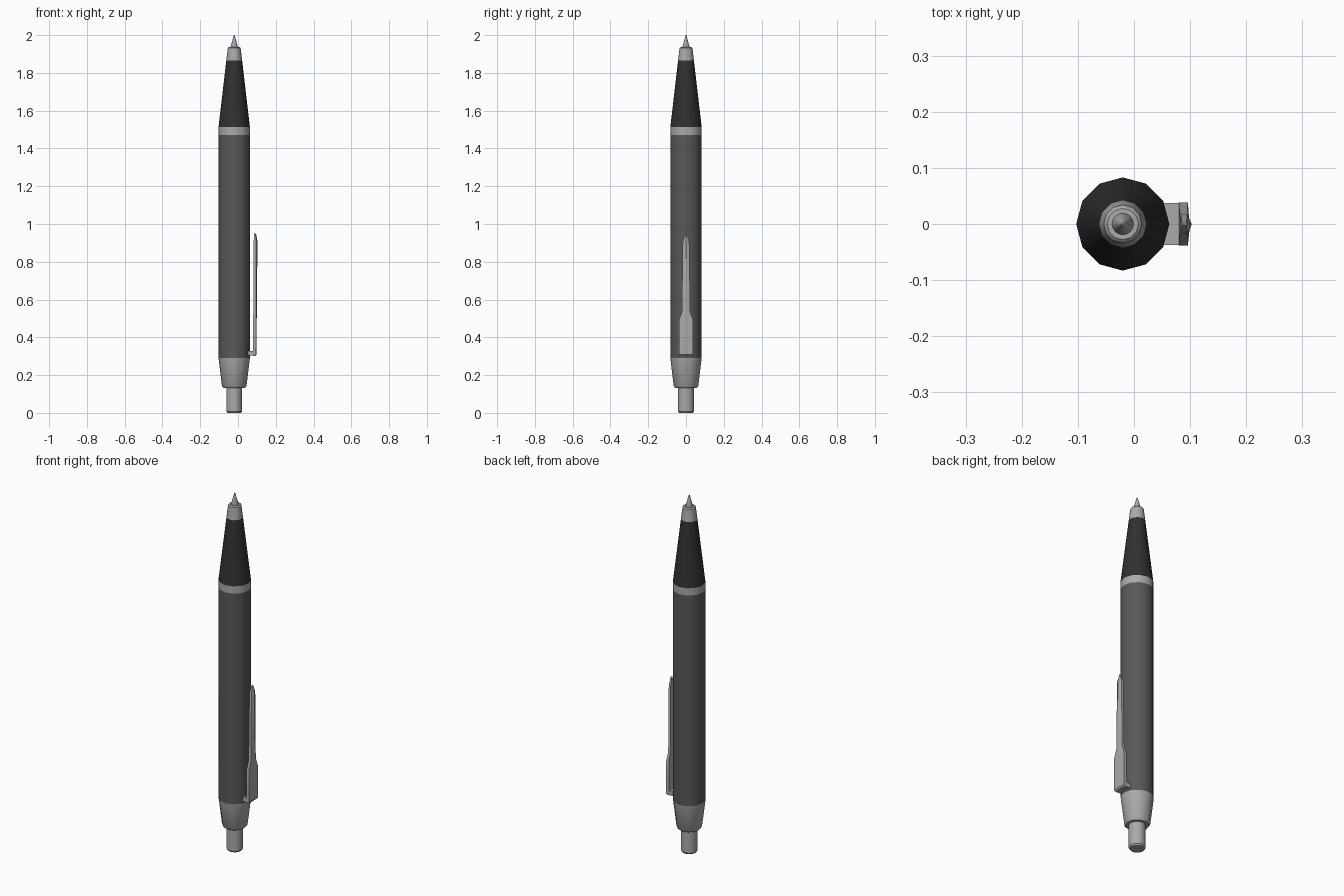
import bpy, bmesh, math

if "Cube" in bpy.data.objects:
    bpy.data.objects.remove(bpy.data.objects["Cube"])

AXIS_X = -0.02  # barrel axis is offset so that pen plus clip is centred


def material(name, v):
    m = bpy.data.materials.new(name)
    m.diffuse_color = (v, v, v, 1)
    m.use_nodes = True
    m.node_tree.nodes["Principled BSDF"].inputs["Base Color"].default_value = m.diffuse_color
    return m


def finish(name, bm, mat, angle=35):
    bmesh.ops.recalc_face_normals(bm, faces=bm.faces)
    me = bpy.data.meshes.new(name)
    bm.to_mesh(me)
    bm.free()
    ob = bpy.data.objects.new(name, me)
    bpy.context.collection.objects.link(ob)
    if mat:
        me.materials.append(mat)
    bpy.ops.object.select_all(action='DESELECT')
    ob.select_set(True)
    bpy.context.view_layer.objects.active = ob
    bpy.ops.object.shade_smooth_by_angle(angle=math.radians(angle))
    return ob


def loft(bm, rings):
    # bridges matching vertex loops and caps both ends
    loops = [[bm.verts.new(p) for p in r] for r in rings]
    n = len(loops[0])
    for a, b in zip(loops, loops[1:]):
        for i in range(n):
            j = (i + 1) % n
            bm.faces.new((a[i], a[j], b[j], b[i]))
    bm.faces.new(loops[0])
    bm.faces.new(loops[-1])


def turned(name, profile, mat=None, sides=12):
    bm = bmesh.new()
    loft(bm, [[(AXIS_X + r * math.cos(math.tau * i / sides),
                r * math.sin(math.tau * i / sides), z) for i in range(sides)]
              for r, z in profile])
    return finish(name, bm, mat)


dark = material("dark_barrel", 0.1)
black = material("black_grip", 0.03)
metal = material("metal", 0.4)

# Turned parts from button to writing point
turned("push_button", [(0.036, 0), (0.042, 0.008), (0.042, 0.15)], metal, 24)
turned("end_cap", [(0.058, 0.133), (0.065, 0.142), (0.083, 0.29)], metal)
turned("barrel", [(0.083, 0.29), (0.083, 1.472)], dark)
turned("ring", [(0.083, 1.472), (0.083, 1.513)], metal)
turned("grip", [(0.083, 1.513), (0.042, 1.865)], black)
turned("nose", [(0.042, 1.865), (0.034, 1.932), (0.028, 1.938)], metal)
turned("writing_point", [(0.019, 1.93), (0.019, 1.938), (0.002, 2.0)], metal, 24)

# Clip: ridged sections of (z, half width, inner x, edge x, ridge x)
sections = [(0.300, 0.035, 0.079, 0.090, 0.092), (0.308, 0.038, 0.079, 0.096, 0.098),
            (0.490, 0.038, 0.080, 0.096, 0.099), (0.535, 0.022, 0.081, 0.095, 0.100),
            (0.910, 0.017, 0.083, 0.095, 0.103), (0.950, 0.002, 0.086, 0.093, 0.095)]
bm = bmesh.new()
loft(bm, [[(xi, -w, z), (xe, -w, z), (xr, 0, z), (xe, w, z), (xi, w, z)]
          for z, w, xi, xe, xr in sections])
finish("clip", bm, metal, 20)

# Bracket joining the clip to the barrel
bm = bmesh.new()
loft(bm, [[(0.045, -0.037, z), (0.082, -0.037, z), (0.082, 0.037, z), (0.045, 0.037, z)]
          for z in (0.303, 0.328)])
finish("clip_bracket", bm, metal, 20)
